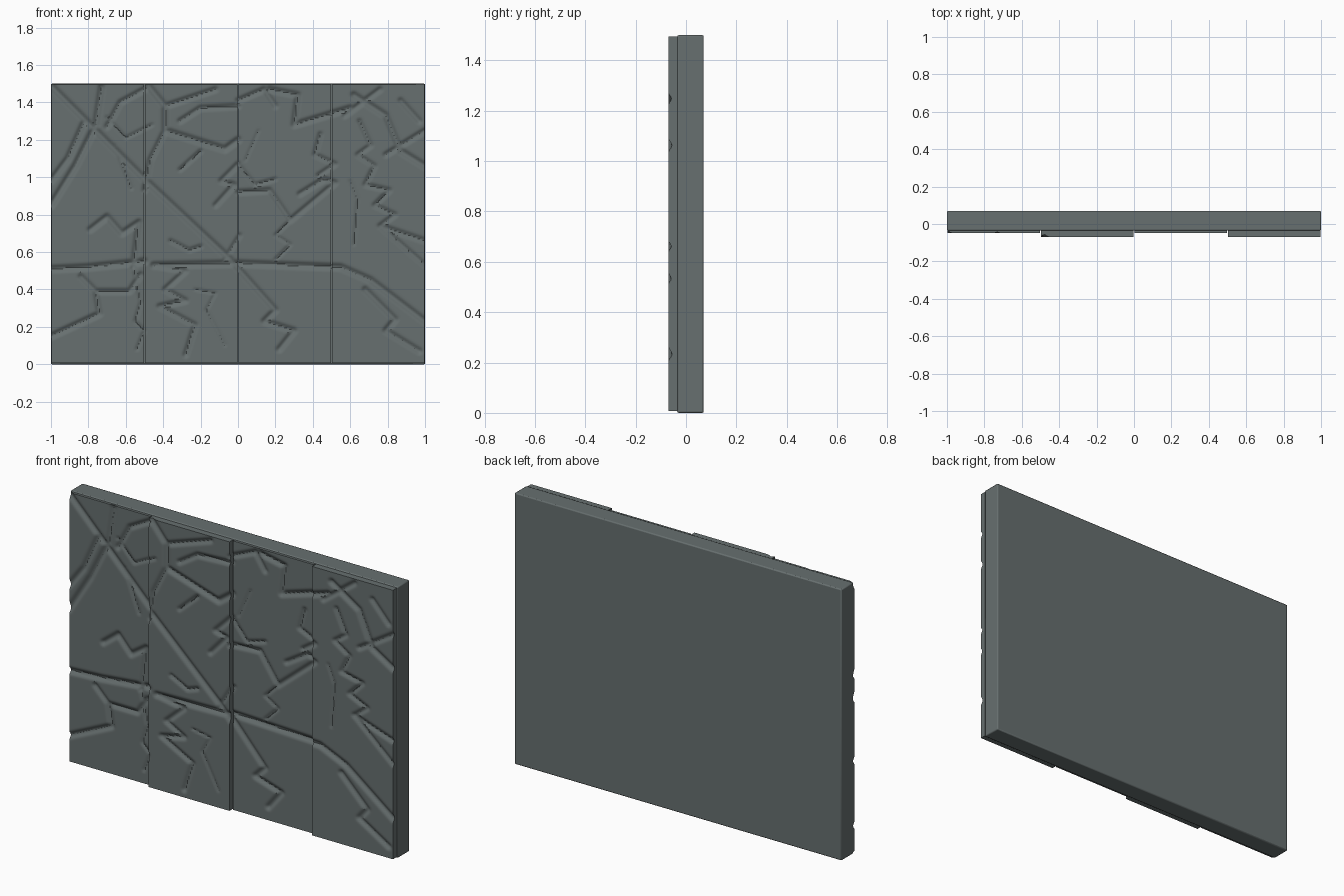
import bpy, bmesh, math
from mathutils import Vector

if "Cube" in bpy.data.objects:
    bpy.data.objects.remove(bpy.data.objects["Cube"])

# Crack paths across the panel fronts as x, z in hundredths: (half width, points)
LEFT = [
    (.026, [-100, 149, -50, 99, -5, 57]),
    (.026, [-73, 148, -76, 128, -87, 106, -100, 85]),
    (.024, [-82, 130, -91, 110, -100, 98]),
    (.022, [-50, 147, -63, 140, -70, 127]),
    (.014, [-70, 132, -60, 121, -46, 128]),
    (.014, [-66, 117, -57, 94]),
    (.024, [-79, 72, -70, 79, -62, 70, -53, 76, -56, 52]),
    (.026, [-100, 51, -80, 52, -50, 55]),
    (.022, [-84, 47, -76, 39, -58, 39, -52, 48]),
    (.024, [-100, 15, -74, 27, -76, 39]),
    (.014, [-56, 52, -52, 33, -55, 23, -50, 18, -54, 8]),
]
MID_LEFT = [
    (.026, [-48, 149, -39, 138, -39, 125, -7, 115, 0, 120]),
    (.022, [-39, 138, -12, 147]),
    (.022, [-31, 130, -20, 137, 0, 138]),
    (.022, [-39, 125, -47, 109, -50, 93]),
    (.018, [-20, 114, -31, 104]),
    (.022, [0, 107, -9, 98, -2, 96, -12, 85]),
    (.026, [-45, 53, 0, 54, 55, 52, 71, 45, 100, 23]),
    (.022, [-45, 53, -28, 50, -39, 40, -28, 34, -42, 31, -23, 21, -28, 5]),
    (.018, [-36, 66, -26, 61, -20, 63]),
    (.011, [-23, 40, -12, 38, -17, 29, -7, 10]),
]
MID_RIGHT = [
    (.024, [-5, 57, 20, 29, 14, 23, 30, 18, 22, 8]),
    (.018, [-7, 56, 1, 69]),
    (.022, [0, 92, 17, 93, 28, 77, 52, 97, 46, 99, 33, 91]),
    (.014, [28, 77, 20, 69, 28, 64, 20, 56]),
    (.016, [0, 107, 9, 96, 20, 99]),
    (.010, [11, 125, 4, 109]),
    (.020, [44, 123, 41, 112, 52, 107, 43, 101]),
    (.024, [17, 147, 32, 144, 30, 128, 60, 137]),
    (.022, [0, 141, 14, 147, 20, 138]),
]
RIGHT = [
    (.026, [62, 144, 79, 133, 87, 114, 100, 106]),
    (.022, [57, 133, 76, 147]),
    (.020, [65, 130, 71, 117, 64, 112, 73, 106, 68, 96, 81, 93,
            73, 85, 84, 80, 76, 74, 100, 53]),
    (.011, [60, 98, 64, 88, 62, 64]),
    (.022, [76, 74, 100, 66]),
    (.022, [87, 141, 97, 130]),
    (.022, [79, 112, 100, 125]),
    (.024, [68, 40, 84, 24, 79, 18, 97, 7]),
]

Z0, Z1, STEP = .008, 1.495, .0085


def groove_depths(x0, x1, nx, nz):
    """Depth of the carved V cracks at every grid point."""
    dx, dz = (x1 - x0) / nx, (Z1 - Z0) / nz
    depth = [[0.0] * (nz + 1) for _ in range(nx + 1)]
    for width, pts in LEFT + MID_LEFT + MID_RIGHT + RIGHT:
        p = [Vector((a / 100, b / 100)) for a, b in zip(pts[::2], pts[1::2])]
        for a, b in zip(p, p[1:]):
            d = b - a
            i0 = max(0, int((min(a.x, b.x) - width - x0) / dx))
            i1 = min(nx, int((max(a.x, b.x) + width - x0) / dx) + 1)
            k0 = max(0, int((min(a.y, b.y) - width - Z0) / dz))
            k1 = min(nz, int((max(a.y, b.y) + width - Z0) / dz) + 1)
            for i in range(i0, i1 + 1):
                for k in range(k0, k1 + 1):
                    q = Vector((x0 + i * dx, Z0 + k * dz))
                    t = min(1, max(0, (q - a).dot(d) / d.length_squared))
                    r = (q - a - d * t).length / width
                    if r < 1:
                        v = .55 * width * .5 * (1 + math.cos(math.pi * r))
                        depth[i][k] = max(depth[i][k], v)
    return depth


def finish(ob, mat):
    ob.data.materials.append(mat)
    bpy.ops.object.select_all(action='DESELECT')
    ob.select_set(True)
    bpy.context.view_layer.objects.active = ob
    bpy.ops.object.shade_smooth_by_angle(angle=math.radians(35))


def panel(name, x0, x1, front, mat):
    nx, nz = round((x1 - x0) / STEP), round((Z1 - Z0) / STEP)
    depth = groove_depths(x0, x1, nx, nz)
    bm = bmesh.new()
    v = [[bm.verts.new((x0 + (x1 - x0) * i / nx, front + depth[i][k],
                        Z0 + (Z1 - Z0) * k / nz))
          for k in range(nz + 1)] for i in range(nx + 1)]
    for i in range(nx):
        for k in range(nz):
            bm.faces.new((v[i][k], v[i + 1][k], v[i + 1][k + 1], v[i][k + 1]))
    # side walls back into the slab
    rim = [e for e in bm.edges if e.is_boundary]
    new = bmesh.ops.extrude_edge_only(bm, edges=rim)['geom']
    for w in new:
        if isinstance(w, bmesh.types.BMVert):
            w.co.y = -.025
    bmesh.ops.recalc_face_normals(bm, faces=bm.faces)
    # the front must face -y
    bm.faces.ensure_lookup_table()
    if bm.faces[0].normal.y > 0:
        bmesh.ops.reverse_faces(bm, faces=bm.faces)
    me = bpy.data.meshes.new(name)
    bm.to_mesh(me)
    bm.free()
    ob = bpy.data.objects.new(name, me)
    bpy.context.collection.objects.link(ob)
    finish(ob, mat)


stone = bpy.data.materials.new("slate")
stone.diffuse_color = (.135, .16, .16, 1)
stone.use_nodes = True
stone.node_tree.nodes["Principled BSDF"].inputs["Base Color"].default_value = stone.diffuse_color

# Backing slab with softened edges
bpy.ops.mesh.primitive_cube_add(size=1, location=(0, .0175, .75))
slab = bpy.context.object
slab.name = "backing_slab"
slab.scale = (2, .105, 1.5)
bpy.ops.object.transform_apply(location=False, scale=True)
bev = slab.modifiers.new("soft_edges", 'BEVEL')
bev.width, bev.segments = .006, 2
finish(slab, stone)

# Four cracked stone panels, alternately recessed and proud
for n in range(4):
    left = -1 + n * .5
    panel(f"cracked_panel_{n + 1}", left + .003, left + .497,
          -.07 if n % 2 else -.049, stone)
